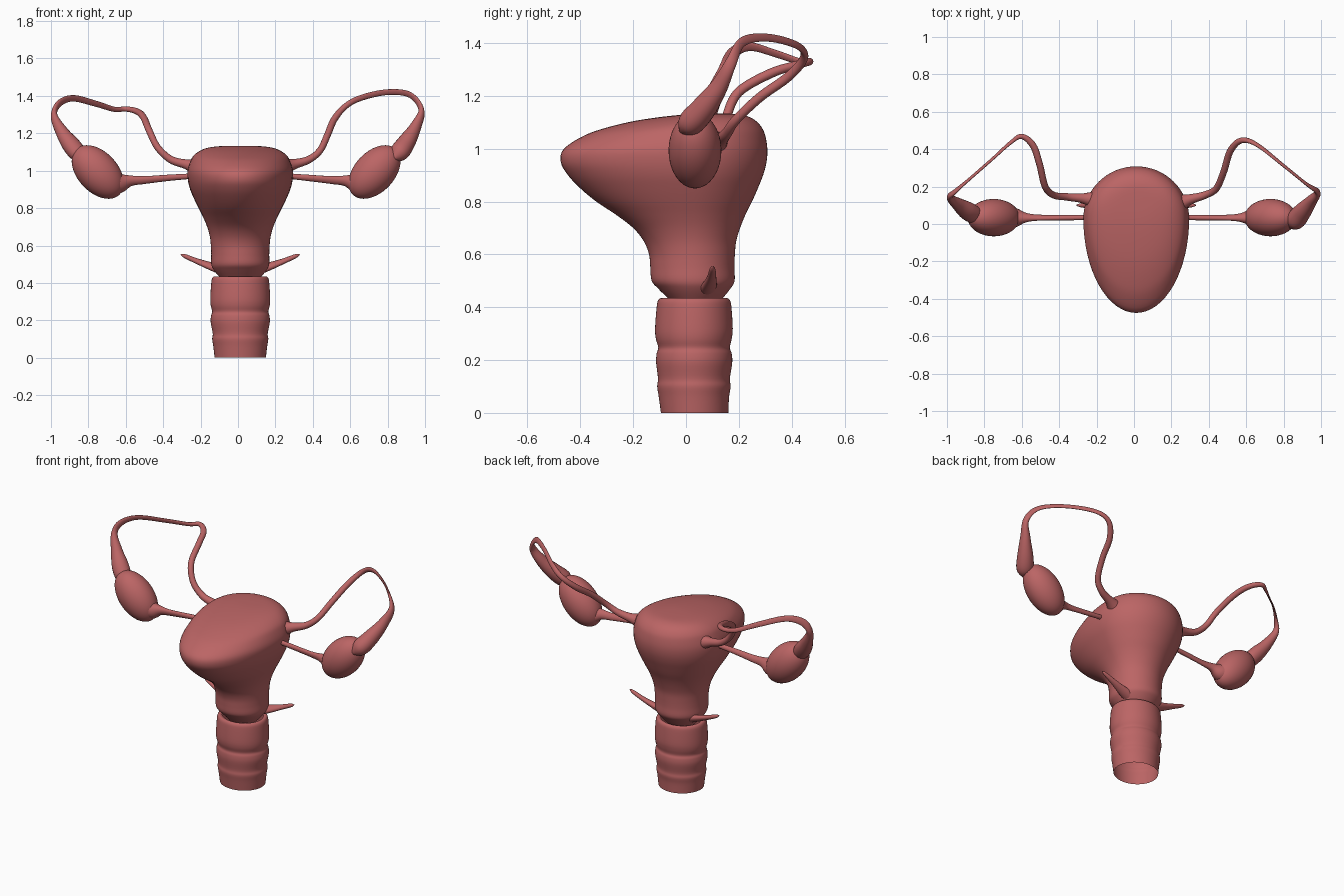
import bpy, bmesh, math
from mathutils import Vector, Matrix

mat = bpy.data.materials.new("tissue")
mat.diffuse_color = (0.5, 0.13, 0.13, 1)


def spline(pts, n):
    """Catmull-Rom interpolation of equal-length tuples."""
    p = [pts[0]] + list(pts) + [pts[-1]]
    out = []
    for i in range(1, len(p) - 2):
        for s in range(n):
            t = s / n
            out.append([0.5 * (2 * b + (c - a) * t + (2 * a - 5 * b + 4 * c - d) * t * t
                               + (3 * b - a - 3 * c + d) * t ** 3)
                        for a, b, c, d in zip(p[i - 1], p[i], p[i + 1], p[i + 2])])
    return out + [list(pts[-1])]


def skin(name, rings, caps=True):
    """Bridge rings of points into a smooth surface."""
    bm = bmesh.new()
    vr = [[bm.verts.new(c) for c in r] for r in rings]
    for a, b in zip(vr, vr[1:]):
        for i in range(len(a)):
            j = (i + 1) % len(a)
            bm.faces.new((a[i], a[j], b[j], b[i]))
    if caps:
        bm.faces.new(vr[0][::-1])
        bm.faces.new(vr[-1])
    bmesh.ops.recalc_face_normals(bm, faces=bm.faces)
    finish(name, bm)


def finish(name, bm):
    me = bpy.data.meshes.new(name)
    bm.to_mesh(me)
    bm.free()
    me.materials.append(mat)
    me.shade_smooth()
    bpy.context.collection.objects.link(bpy.data.objects.new(name, me))


def loft(name, secs, caps=True, n=4, seg=64):
    """Horizontal sections: z, x half-width, y front, y back, y of widest point."""
    rings = []
    for z, w, y0, y1, yc in spline(secs, n):
        ring = []
        for k in range(seg):
            a = 2 * math.pi * k / seg
            s = math.sin(a)
            ring.append((0.012 + w * math.cos(a), yc + s * ((y1 - yc) if s > 0 else (yc - y0)), z))
        rings.append(ring)
    skin(name, rings, caps)


def sweep(name, pts, n=8, seg=20, ref=Vector((0, -0.4, 0.9))):
    """Tube along x, y, z with side radius and upright radius."""
    path = spline(pts, n)
    pos = [Vector(p[:3]) for p in path]
    rings = []
    for i, p in enumerate(path):
        t = (pos[min(i + 1, len(pos) - 1)] - pos[max(i - 1, 0)]).normalized()
        side = t.cross(ref).normalized()
        up = side.cross(t)
        rings.append([pos[i] + side * p[3] * math.cos(a) + up * p[4] * math.sin(a)
                      for a in (2 * math.pi * k / seg for k in range(seg))])
    skin(name, rings)


# Uterus body with cervix
loft("uterus", [
    (0.405, 0.085, -0.045, 0.11, 0.03), (0.43, 0.11, -0.065, 0.135, 0.03),
    (0.47, 0.142, -0.105, 0.168, 0.03), (0.50, 0.155, -0.13, 0.184, 0.03),
    (0.55, 0.155, -0.135, 0.183, 0.03), (0.60, 0.157, -0.14, 0.185, 0.03),
    (0.65, 0.163, -0.16, 0.19, 0.03), (0.70, 0.177, -0.20, 0.205, 0.03),
    (0.75, 0.198, -0.265, 0.225, 0.03), (0.80, 0.223, -0.34, 0.25, 0.03),
    (0.85, 0.247, -0.40, 0.272, 0.03), (0.90, 0.268, -0.447, 0.292, 0.03),
    (0.95, 0.28, -0.474, 0.305, 0.03), (1.00, 0.282, -0.462, 0.308, 0.03),
    (1.05, 0.267, -0.385, 0.30, 0.04), (1.08, 0.25, -0.30, 0.287, 0.05),
    (1.105, 0.218, -0.195, 0.265, 0.07), (1.122, 0.175, -0.08, 0.235, 0.09),
    (1.131, 0.11, 0.02, 0.195, 0.11), (1.133, 0.02, 0.10, 0.13, 0.115)])

# Ridged open vaginal canal
loft("vaginal_canal", [
    (0.0, 0.137, -0.095, 0.16, 0.03), (0.06, 0.144, -0.103, 0.163, 0.03),
    (0.10, 0.15, -0.109, 0.169, 0.03), (0.13, 0.147, -0.106, 0.166, 0.03),
    (0.19, 0.158, -0.113, 0.175, 0.03), (0.225, 0.156, -0.111, 0.173, 0.03),
    (0.247, 0.15, -0.105, 0.166, 0.03), (0.28, 0.158, -0.114, 0.173, 0.03),
    (0.32, 0.16, -0.117, 0.177, 0.03), (0.40, 0.155, -0.111, 0.172, 0.03),
    (0.425, 0.15, -0.106, 0.167, 0.03), (0.434, 0.14, -0.096, 0.157, 0.03),
    (0.43, 0.125, -0.08, 0.143, 0.03)], caps=False)

# Fallopian tubes, each ending in a swollen funnel
sweep("left_fallopian_tube", [
    (-0.22, 0.13, 1.02, 0.045, 0.045), (-0.28, 0.138, 1.035, 0.026, 0.026),
    (-0.36, 0.145, 1.06, 0.02, 0.02), (-0.43, 0.155, 1.125, 0.018, 0.018),
    (-0.475, 0.20, 1.215, 0.018, 0.018), (-0.505, 0.32, 1.285, 0.018, 0.018),
    (-0.54, 0.42, 1.317, 0.018, 0.016), (-0.60, 0.468, 1.33, 0.014, 0.014),
    (-0.66, 0.435, 1.328, 0.009, 0.014), (-0.76, 0.345, 1.358, 0.006, 0.016),
    (-0.88, 0.24, 1.387, 0.006, 0.018), (-0.955, 0.175, 1.36, 0.01, 0.022),
    (-0.983, 0.142, 1.295, 0.018, 0.022), (-0.94, 0.105, 1.205, 0.035, 0.034),
    (-0.89, 0.07, 1.135, 0.05, 0.045), (-0.85, 0.045, 1.085, 0.045, 0.04),
    (-0.825, 0.03, 1.06, 0.012, 0.012)])
sweep("right_fallopian_tube", [
    (0.24, 0.11, 1.02, 0.05, 0.05), (0.30, 0.132, 1.035, 0.028, 0.028),
    (0.38, 0.155, 1.06, 0.02, 0.02), (0.44, 0.19, 1.11, 0.018, 0.018),
    (0.48, 0.28, 1.195, 0.018, 0.018), (0.515, 0.39, 1.275, 0.018, 0.018),
    (0.575, 0.447, 1.345, 0.015, 0.016), (0.66, 0.422, 1.39, 0.01, 0.016),
    (0.80, 0.312, 1.42, 0.007, 0.016), (0.92, 0.215, 1.405, 0.007, 0.018),
    (0.98, 0.17, 1.325, 0.015, 0.022), (0.95, 0.125, 1.235, 0.03, 0.034),
    (0.90, 0.065, 1.15, 0.048, 0.048), (0.86, 0.015, 1.095, 0.05, 0.048),
    (0.83, -0.015, 1.065, 0.014, 0.014)])

for name, s, cx, inner in (("left", -1, 0.75, 0.23), ("right", 1, 0.73, 0.26)):
    # Tilted egg-shaped ovary
    bm = bmesh.new()
    bmesh.ops.create_uvsphere(bm, u_segments=40, v_segments=24, radius=1)
    m = (Matrix.Translation((s * cx, 0.034, 0.993)) @ Matrix.Rotation(s * math.radians(43), 4, 'Y')
         @ Matrix.Diagonal((0.108, 0.1, 0.168, 1)))
    bmesh.ops.transform(bm, matrix=m, verts=bm.verts)
    finish(name + "_ovary", bm)
    # Ovarian ligament flaring into the ovary
    sweep(name + "_ovarian_ligament", [
        (s * inner, 0.035, 0.972, 0.014, 0.014), (s * 0.36, 0.034, 0.963, 0.014, 0.017),
        (s * 0.5, 0.034, 0.95, 0.014, 0.022), (s * 0.575, 0.034, 0.946, 0.024, 0.03),
        (s * 0.63, 0.034, 0.935, 0.05, 0.055), (s * 0.68, 0.034, 0.94, 0.065, 0.07)])
    # Tapered ligament flap beside the cervix
    sweep(name + "_cervical_ligament", [
        (0.012 + s * 0.08, 0.08, 0.468, 0.04, 0.03), (0.012 + s * 0.15, 0.088, 0.487, 0.03, 0.02),
        (0.012 + s * 0.23, 0.097, 0.516, 0.018, 0.014), (0.012 + s * 0.295, 0.1, 0.543, 0.011, 0.011),
        (0.012 + s * 0.318, 0.1, 0.553, 0.003, 0.003)])
